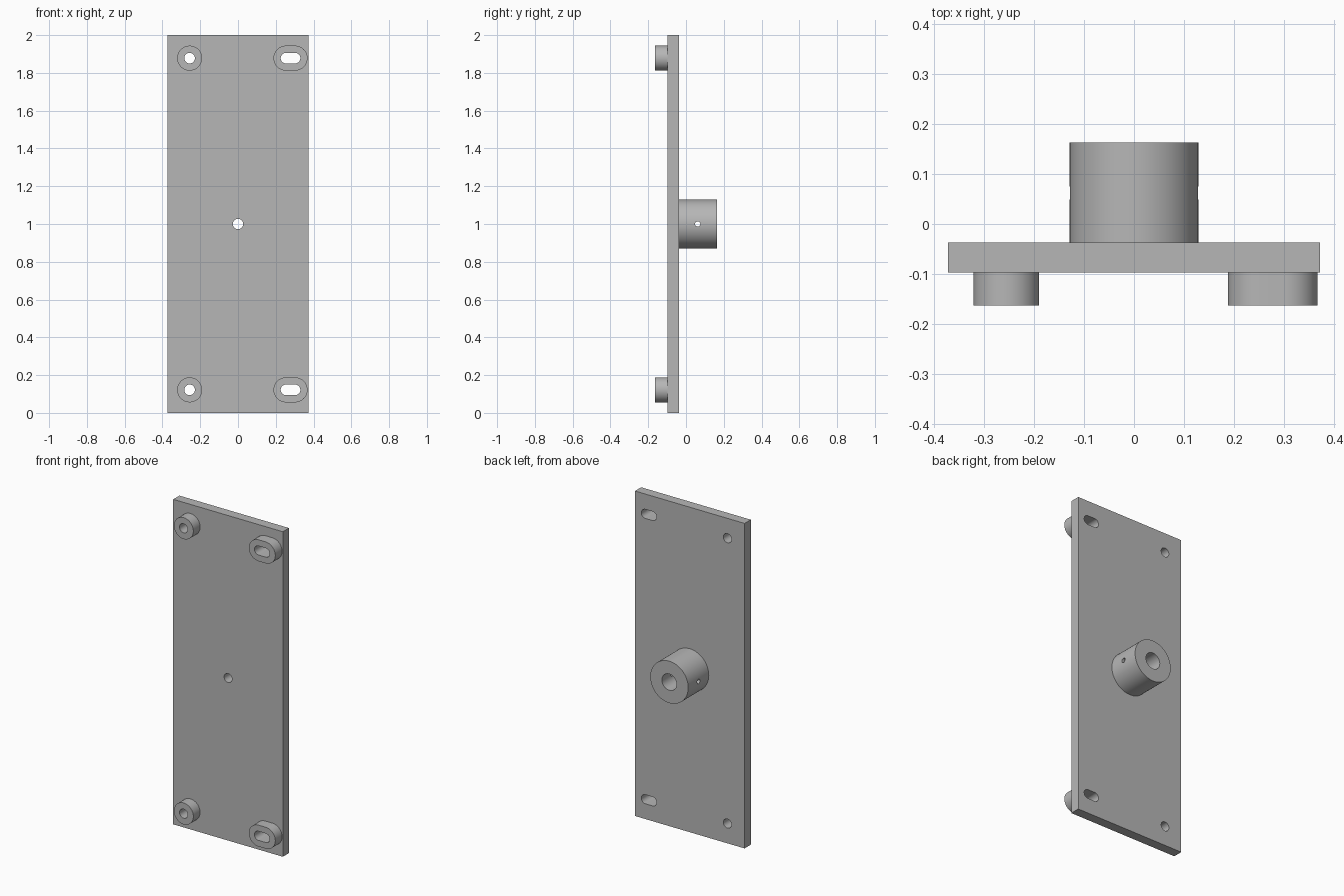
import bpy, bmesh, math
from mathutils import Matrix

if "Cube" in bpy.data.objects:
    bpy.data.objects.remove(bpy.data.objects["Cube"])

grey = bpy.data.materials.new("plain_grey")
grey.use_nodes = True
colour = (0.47, 0.47, 0.47, 1)
grey.diffuse_color = colour
grey.node_tree.nodes["Principled BSDF"].inputs["Base Color"].default_value = colour

FRONT, PLATE_FRONT, PLATE_BACK, BACK = -0.163, -0.097, -0.037, 0.163
PLATE_WIDTH, HEIGHT = 0.746, 2.0
SLOT_STRETCH = 0.024
MID = HEIGHT / 2


def add_object(name, bm):
    mesh = bpy.data.meshes.new(name)
    bmesh.ops.recalc_face_normals(bm, faces=bm.faces)
    bm.to_mesh(mesh)
    bm.free()
    mesh.materials.append(grey)
    obj = bpy.data.objects.new(name, mesh)
    bpy.context.collection.objects.link(obj)
    return obj


def rod(name, x, z, radius, y0, y1, stretch=0.0, sides=64):
    """Round or slot-shaped rod running along y, stretched sideways."""
    bm = bmesh.new()
    ring = []
    for half, side in enumerate((1, -1)):
        for i in range(sides // 2 + 1):
            if stretch == 0 and i == sides // 2:
                continue
            a = -math.pi / 2 + math.pi * (half + 2 * i / sides)
            ring.append(bm.verts.new((x + side * stretch + radius * math.cos(a),
                                      y0, z + radius * math.sin(a))))
    face = bm.faces.new(ring)
    grown = bmesh.ops.extrude_face_region(bm, geom=[face])["geom"]
    bmesh.ops.translate(bm, vec=(0, y1 - y0, 0),
                        verts=[v for v in grown if isinstance(v, bmesh.types.BMVert)])
    return add_object(name, bm)


def cut(obj, cutter):
    """Subtract the cutter and remove it."""
    mod = obj.modifiers.new("hole", "BOOLEAN")
    mod.operation = "DIFFERENCE"
    mod.solver = "EXACT"
    mod.object = cutter
    graph = bpy.context.evaluated_depsgraph_get()
    mesh = bpy.data.meshes.new_from_object(obj.evaluated_get(graph))
    obj.modifiers.clear()
    obj.data = mesh
    bpy.data.objects.remove(cutter)


# Back plate with its small centre hole
bm = bmesh.new()
bmesh.ops.create_cube(bm, size=1)
bmesh.ops.scale(bm, vec=(PLATE_WIDTH, PLATE_BACK - PLATE_FRONT, HEIGHT), verts=bm.verts)
bmesh.ops.translate(bm, vec=(0, (PLATE_FRONT + PLATE_BACK) / 2, MID), verts=bm.verts)
plate = add_object("mounting_plate", bm)
cut(plate, rod("cutter", 0, MID, 0.027, -1, 1))
parts = [plate]

# Four corner spacers: round on the right, slotted on the left
for level, z in (("lower", 0.122), ("upper", HEIGHT - 0.122)):
    for kind, x, stretch in (("round", -0.256, 0), ("slotted", 0.278, SLOT_STRETCH)):
        spacer = rod(f"{level}_{kind}_spacer", x, z, 0.066, FRONT, PLATE_FRONT, stretch)
        for target in (spacer, plate):
            cut(target, rod("cutter", x, z, 0.028, -1, 1, stretch))
        parts.append(spacer)

# Rear hub with a wide bore and a set-screw hole through both walls
hub = rod("shaft_hub", 0, MID, 0.129, PLATE_BACK, BACK, sides=96)
cut(hub, rod("cutter", 0, MID, 0.05, -1, 1))
screw = rod("cutter", 0, 0, 0.014, -1, 1, sides=32)
screw.data.transform(Matrix.Translation((0, 0.062, MID)) @ Matrix.Rotation(math.pi / 2, 4, "Z"))
cut(hub, screw)
parts.append(hub)

# Smooth round walls, keep rims sharp
bpy.ops.object.select_all(action="DESELECT")
for part in parts:
    part.select_set(True)
bpy.context.view_layer.objects.active = plate
bpy.ops.object.shade_smooth_by_angle(angle=math.radians(30))
